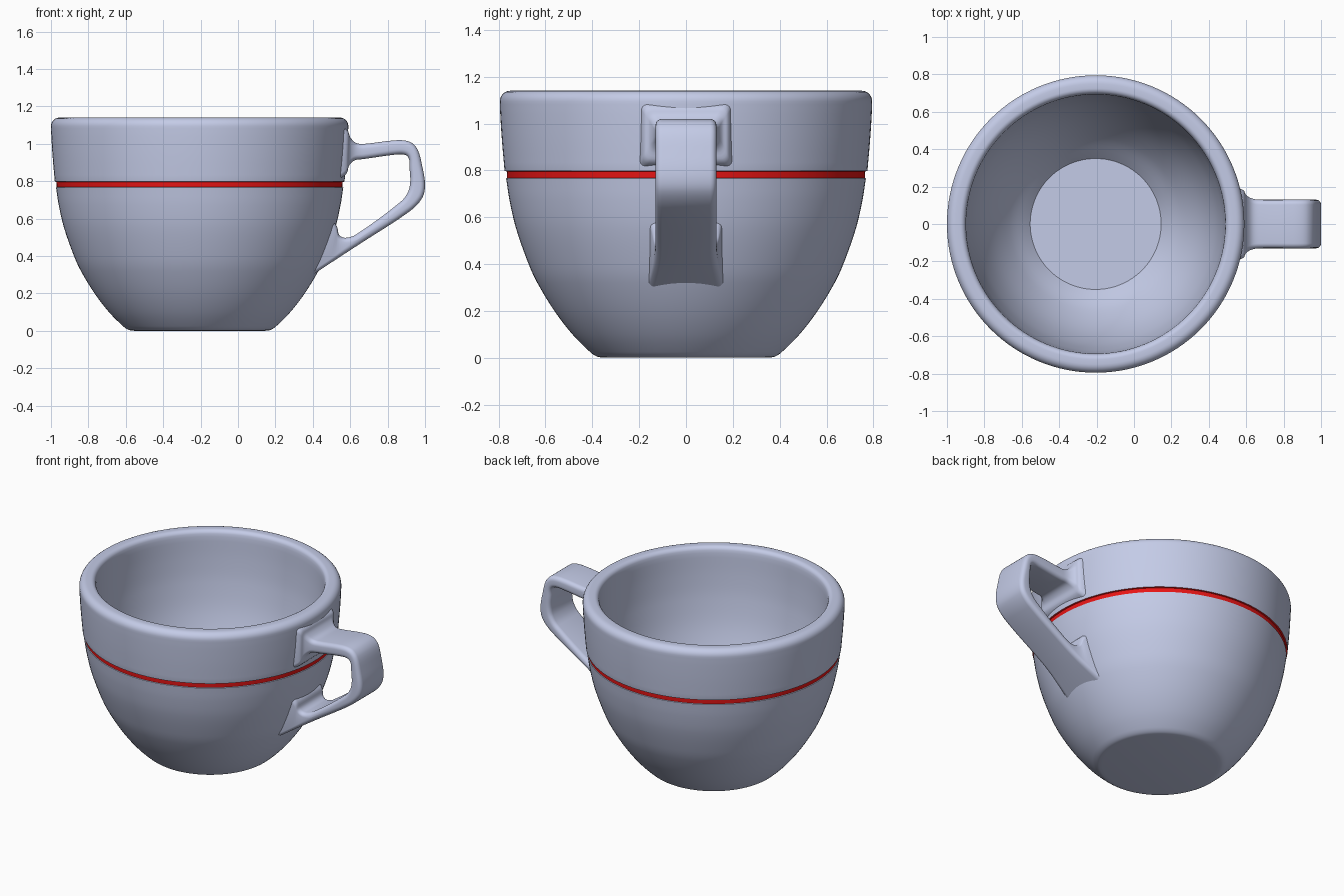
import bpy, bmesh, math
from mathutils import Vector

cube = bpy.data.objects.get("Cube")
if cube:
    bpy.data.objects.remove(cube, do_unlink=True)

CUP_X = -0.205
SIDES = 128


def material(name, rgb):
    m = bpy.data.materials.new(name)
    m.use_nodes = True
    m.diffuse_color = (*rgb, 1)
    bsdf = next(n for n in m.node_tree.nodes if n.type == 'BSDF_PRINCIPLED')
    bsdf.inputs["Base Color"].default_value = (*rgb, 1)
    bsdf.inputs["Roughness"].default_value = 0.5
    return m


glaze = material("pale blue grey glaze", (0.59, 0.64, 0.855))
red = material("red stripe", (0.9, 0.008, 0.008))


def smooth_path(points, steps):
    """Spline through points of any dimension, paced by distance."""
    p = [Vector(q) for q in points]
    t = [0.0]
    for a, b in zip(p, p[1:]):
        t.append(t[-1] + (b - a).length)
    n = len(p)
    tan = []
    for i in range(n):
        a, b = max(i - 1, 0), min(i + 1, n - 1)
        tan.append((p[b] - p[a]) / (t[b] - t[a]))
    out = []
    for i in range(n - 1):
        h = t[i + 1] - t[i]
        for k in range(steps):
            s = k / steps
            out.append(p[i] * (2*s**3 - 3*s**2 + 1) + tan[i] * (h * (s**3 - 2*s**2 + s))
                       + p[i + 1] * (3*s**2 - 2*s**3) + tan[i + 1] * (h * (s**3 - s**2)))
    out.append(p[-1])
    return out


def corner(cr, cz, radius, a0, a1, n=6):
    """Arc of profile points (radius, height), angles in degrees."""
    return [(cr + radius * math.cos(math.radians(a0 + (a1 - a0) * i / n)),
             cz + radius * math.sin(math.radians(a0 + (a1 - a0) * i / n)))
            for i in range(n + 1)]


def finish(bm, name, mats, angle):
    bmesh.ops.recalc_face_normals(bm, faces=bm.faces)
    me = bpy.data.meshes.new(name)
    bm.to_mesh(me)
    bm.free()
    for m in mats:
        me.materials.append(m)
    ob = bpy.data.objects.new(name, me)
    bpy.context.collection.objects.link(ob)
    bpy.ops.object.select_all(action='DESELECT')
    ob.select_set(True)
    bpy.context.view_layer.objects.active = ob
    bpy.ops.object.shade_smooth_by_angle(angle=math.radians(angle))
    return ob


# Cup: one lathed profile, from the underside, up the outside and down the inside
lower_wall = smooth_path([(0.35, 0.0), (0.38, 0.005), (0.41, 0.025), (0.485, 0.1), (0.562, 0.2),
                          (0.635, 0.32), (0.672, 0.4), (0.725, 0.55), (0.753, 0.67),
                          (0.768, 0.766)], 4)
groove = [(0.764, 0.768), (0.765, 0.795), (0.774, 0.798)]
upper_wall = smooth_path([(0.775, 0.802), (0.786, 0.93), (0.793, 1.04), (0.795, 1.095)], 4)
rim = corner(0.75, 1.095, 0.045, 0, 90)[1:] + corner(0.725, 1.11, 0.03, 90, 165)
inner_wall = smooth_path([(0.693, 1.10), (0.688, 0.95), (0.675, 0.8), (0.638, 0.6),
                          (0.567, 0.4), (0.46, 0.22), (0.35, 0.1)], 5)
profile = [tuple(q) for q in lower_wall + groove + upper_wall + rim + inner_wall]

bm = bmesh.new()
rings = []
for r, z in profile:
    rings.append([bm.verts.new((CUP_X + r * math.cos(2 * math.pi * i / SIDES),
                                r * math.sin(2 * math.pi * i / SIDES), z))
                  for i in range(SIDES)])
for a, b in zip(rings, rings[1:]):
    for i in range(SIDES):
        j = (i + 1) % SIDES
        bm.faces.new((a[i], a[j], b[j], b[i]))
bm.faces.new(rings[0])
bm.faces.new(rings[-1])
# The recessed band is red
for f in bm.faces:
    c = f.calc_center_median()
    if 0.767 < c.z < 0.797 and math.hypot(c.x - CUP_X, c.y) > 0.74:
        f.material_index = 1
finish(bm, "cup_body", [glaze, red], 32)

# Handle: rounded strap lofted along outer x, z, inner x, z, half width
sections = smooth_path([
    (0.54, 1.10, 0.54, 0.81, 0.20),
    (0.586, 1.07, 0.580, 0.84, 0.18),
    (0.60, 1.035, 0.595, 0.885, 0.155),
    (0.63, 1.005, 0.625, 0.912, 0.137),
    (0.67, 0.999, 0.67, 0.918, 0.13),
    (0.85, 1.019, 0.85, 0.943, 0.13),
    (0.92, 1.01, 0.895, 0.94, 0.13),
    (0.96, 0.97, 0.914, 0.92, 0.13),
    (0.985, 0.88, 0.917, 0.87, 0.13),
    (1.0, 0.78, 0.921, 0.80, 0.13),
    (0.985, 0.71, 0.91, 0.745, 0.13),
    (0.92, 0.64, 0.87, 0.69, 0.13),
    (0.66, 0.470, 0.63, 0.514, 0.13),
    (0.60, 0.431, 0.572, 0.497, 0.132),
    (0.54, 0.392, 0.54, 0.515, 0.137),
    (0.47, 0.346, 0.528, 0.56, 0.147),
    (0.40, 0.30, 0.49, 0.60, 0.16)], 4)

bm = bmesh.new()
loops = []
for ox, oz, ix, iz, w in sections:
    mid = Vector(((ox + ix) / 2, 0, (oz + iz) / 2))
    across = Vector((ox - ix, 0, oz - iz))
    h = across.length / 2
    across.normalize()
    r = 0.027
    loop = []
    for sy, sh, a0 in ((1, 1, 0), (-1, 1, 90), (-1, -1, 180), (1, -1, 270)):
        for y, k in corner(sy * (w - r), sh * (h - r), r, a0, a0 + 90, 5):
            loop.append(bm.verts.new(mid + across * k + Vector((0, y, 0))))
    loops.append(loop)
for a, b in zip(loops, loops[1:]):
    n = len(a)
    for i in range(n):
        j = (i + 1) % n
        bm.faces.new((a[i], a[j], b[j], b[i]))
bm.faces.new(loops[0])
bm.faces.new(loops[-1])
finish(bm, "handle", [glaze], 50)
